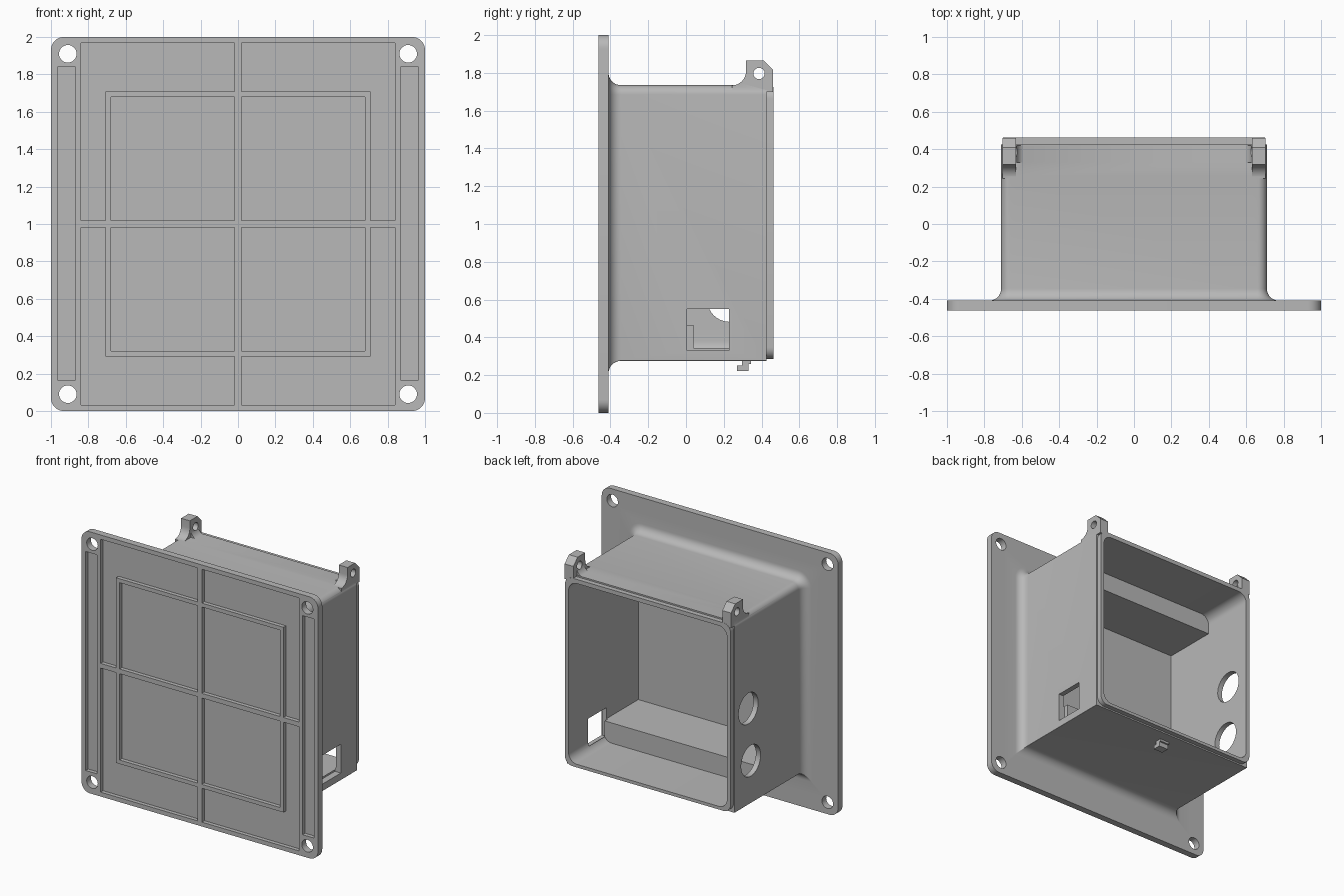
import bpy, bmesh
from math import sin, cos, pi

if "Cube" in bpy.data.objects:
    bpy.data.objects.remove(bpy.data.objects["Cube"], do_unlink=True)

grey = bpy.data.materials.new("plain grey")
grey.use_nodes = True
COLOUR = (0.48, 0.48, 0.48, 1)
grey.diffuse_color = COLOUR
grey.node_tree.nodes["Principled BSDF"].inputs["Base Color"].default_value = COLOUR
MID = 1.0


def arc(u, v, r, start, end, n=8):
    steps = [start + (end - start) * i / n for i in range(n + 1)]
    return [(u + r * cos(a), v + r * sin(a)) for a in steps]


def circle(u, v, r, n=32):
    return arc(u, v, r, 0, 2 * pi, n)[:-1]


def rect(u0, u1, v0, v1):
    return [(u0, v0), (u1, v0), (u1, v1), (u0, v1)]


def round_rect(half, z0, z1, top, bottom):
    """Rounded outline centred on x = 0, with separate top and bottom radii."""
    t, b = half - top, half - bottom
    return (arc(t, z1 - top, top, 0, pi / 2) + arc(-t, z1 - top, top, pi / 2, pi)
            + arc(-b, z0 + bottom, bottom, pi, 1.5 * pi)
            + arc(b, z0 + bottom, bottom, 1.5 * pi, 2 * pi))


def loft(bm, axis, sections):
    """Skin a closed solid through (distance, outline) pairs along an axis."""
    rings = []
    for d, outline in sections:
        rings.append([bm.verts.new((d, u, v) if axis == "x" else (u, d, v))
                      for u, v in outline])
    n = len(rings[0])
    for a, b in zip(rings, rings[1:]):
        for i in range(n):
            j = (i + 1) % n
            bm.faces.new((a[i], a[j], b[j], b[i]))
    bm.faces.new(rings[0][::-1])
    bm.faces.new(rings[-1])


def prism(bm, axis, outline, a, b):
    loft(bm, axis, [(a, outline), (b, outline)])


def make(name, bm):
    bmesh.ops.recalc_face_normals(bm, faces=bm.faces[:])
    mesh = bpy.data.meshes.new(name)
    bm.to_mesh(mesh)
    bm.free()
    mesh.materials.append(grey)
    obj = bpy.data.objects.new(name, mesh)
    bpy.context.collection.objects.link(obj)
    return obj


def combine(target, other, operation):
    mod = target.modifiers.new(other.name, "BOOLEAN")
    mod.operation, mod.solver, mod.object = operation, "EXACT", other
    other.hide_render = True
    bpy.context.view_layer.objects.active = target
    bpy.ops.object.modifier_apply(modifier=mod.name)
    bpy.data.objects.remove(other, do_unlink=True)


# Mounting flange
bm = bmesh.new()
prism(bm, "y", round_rect(1, 0, 2, 0.07, 0.07), -0.462, -0.41)
body = make("enclosure_body", bm)

# Housing with flared root and stepped rear lip
bm = bmesh.new()
ROOT = 0.065


def shell(offset):
    return round_rect(0.71 + offset, 0.275 - offset, 1.735 + offset, 0.05 + offset, 0.004)


sections = [(-0.435, shell(ROOT))]
for i in range(9):
    a = i / 8 * pi / 2
    sections.append((-0.41 + ROOT * sin(a) * 1.0 if i == 0 else -0.41 + ROOT * (1 - cos(a)),
                     shell(ROOT * (1 - sin(a)))))
lip = round_rect(0.70, 0.286, 1.724, 0.06, 0.06)
sections += [(0.425, shell(0)), (0.425, lip), (0.462, lip)]
loft(bm, "y", sections)
combine(body, make("housing", bm), "UNION")

# Hinge lugs on the top rear corners, with curved roots
for side in (-1, 1):
    bm = bmesh.new()
    profile = ([(0.461, 1.70), (0.461, 1.815), (0.41, 1.866), (0.318, 1.866)]
               + arc(0.243, 1.809, 0.075, 0, -pi / 2) + [(0.243, 1.70)])
    prism(bm, "x", profile, side * 0.63, side * 0.704)
    combine(body, make("hinge_lug", bm), "UNION")
    bm = bmesh.new()
    web = [(side * u, v) for u, v in
           [(0.65, 1.705), (0.65, 1.79)] + arc(0.57, 1.79, 0.06, 0, -pi / 2) + [(0.57, 1.705)]]
    prism(bm, "y", web, 0.33, 0.42)
    combine(body, make("lug_web", bm), "UNION")

# Main cavity, open at the rear, and the narrower front cavity
bm = bmesh.new()
prism(bm, "y", round_rect(0.67, 0.31, 1.692, 0.07, 0.07), 0.04, 0.6)
combine(body, make("cavity", bm), "DIFFERENCE")
bm = bmesh.new()
prism(bm, "y", rect(-0.67, 0.67, 0.465, 1.55), -0.38, 0.07)
combine(body, make("front_cavity", bm), "DIFFERENCE")

# Front pockets that leave the ribs, and the screw holes
bm = bmesh.new()
RIB, INNER, RING, WIDE, TALL = 0.018, 0.678, 0.708, 0.84, 0.967
FLOOR = -0.432
for sx in (-1, 1):
    for sz in (-1, 1):
        corner = [(WIDE, RIB), (WIDE, TALL), (RIB, TALL), (RIB, RING), (RING, RING), (RING, RIB)]
        for outline in (corner, rect(RIB, INNER, RIB, INNER)):
            prism(bm, "y", [(sx * u, MID + sz * v) for u, v in outline], -0.6, FLOOR)
        prism(bm, "y", circle(sx * 0.91, MID + sz * 0.91, 0.047), -0.6, -0.3)
    prism(bm, "y", rect(sx * 0.87, sx * 0.965, 0.165, 1.84), -0.6, FLOOR)
    prism(bm, "x", circle(0.387, 1.797, 0.03, 20), sx * 0.5, sx * 0.8)

# Side openings: a square port on the left, two round ones on the right
prism(bm, "x", rect(0.004, 0.228, 0.33, 0.55), 0.66, 0.8)
prism(bm, "x", circle(0.23, 0.6, 0.118), -0.8, -0.6)
prism(bm, "x", circle(0.26, 1.01, 0.118), -0.8, -0.6)
combine(body, make("openings", bm), "DIFFERENCE")

# Latch hook under the housing
bm = bmesh.new()
prism(bm, "x", [(0.27, 0.222), (0.332, 0.222), (0.332, 0.258), (0.345, 0.258), (0.345, 0.28),
                (0.297, 0.28), (0.297, 0.25), (0.27, 0.25)], -0.04, 0.04)
make("latch_hook", bm)

# Smooth the fillets and keep edges sharp
bpy.ops.object.select_all(action="DESELECT")
body.select_set(True)
bpy.context.view_layer.objects.active = body
bpy.ops.object.shade_smooth_by_angle(angle=pi / 6)
